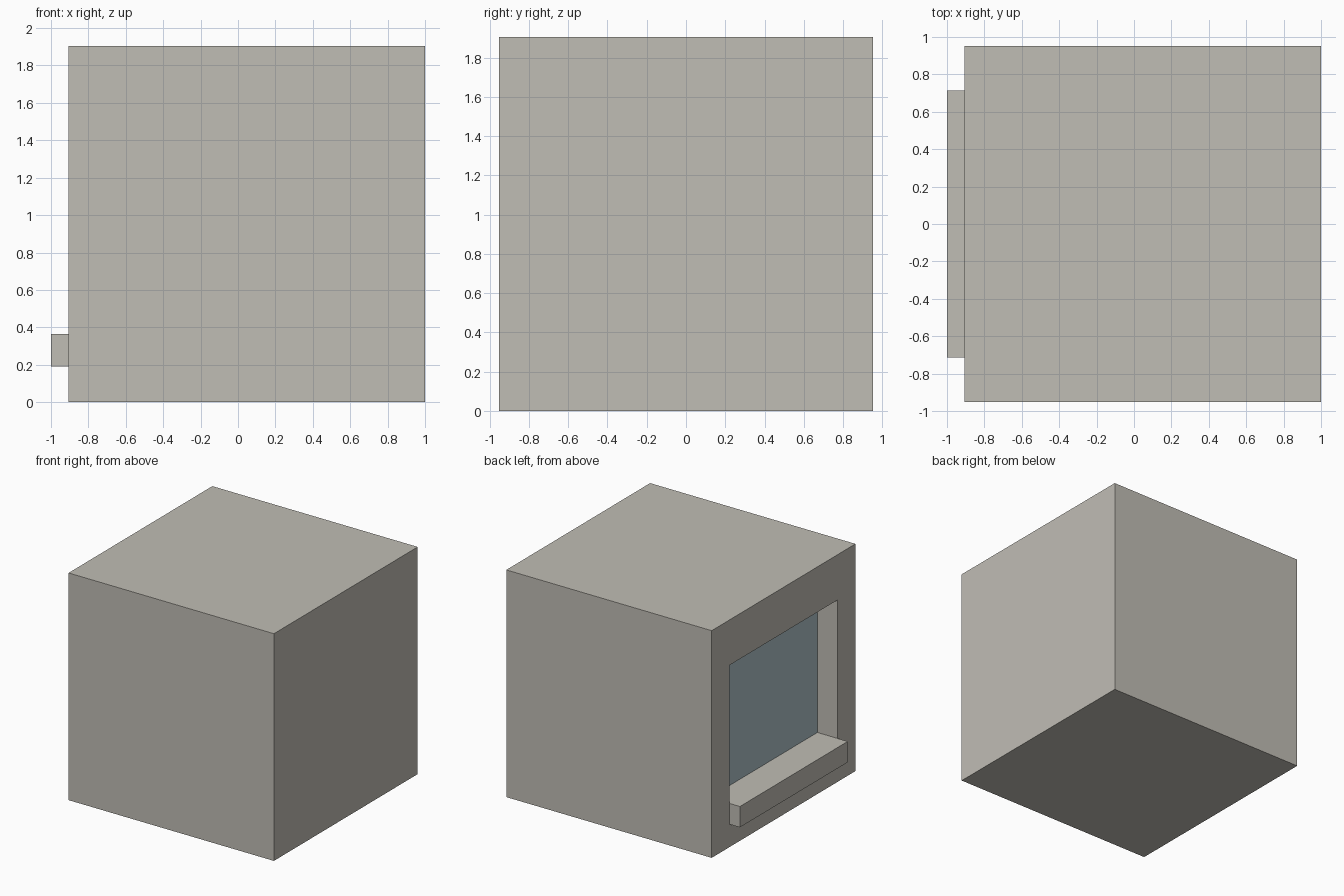
import bpy

cube = bpy.data.objects.get("Cube")
if cube:
    bpy.data.objects.remove(cube, do_unlink=True)


def make_material(name, color):
    mat = bpy.data.materials.new(name)
    mat.use_nodes = True
    mat.diffuse_color = (*color, 1)
    mat.node_tree.nodes["Principled BSDF"].inputs["Base Color"].default_value = (*color, 1)
    return mat


def box(name, low, high, mat):
    center = [(a + b) / 2 for a, b in zip(low, high)]
    bpy.ops.mesh.primitive_cube_add(size=1, location=center)
    obj = bpy.context.object
    obj.name = name
    obj.scale = [b - a for a, b in zip(low, high)]
    bpy.ops.object.transform_apply(location=False, rotation=False, scale=True)
    obj.data.materials.append(mat)
    return obj


stone = make_material("warm grey stone", (0.53, 0.51, 0.46))
glass = make_material("blue grey glass", (0.42, 0.54, 0.58))

SIDE = 1.905
HALF = SIDE / 2
WALL_X = 1 - SIDE
GLASS_X = WALL_X + 0.19
OPENING = 0.714
SILL_Z, SILL_TOP, HEAD_Z = 0.19, 0.365, 1.525

# Wall block with a window recess cut into its right side
wall = box("wall_block", (WALL_X, -HALF, 0), (1, HALF, SIDE), stone)
cutter = box("window_cutter", (WALL_X - 0.2, -OPENING, SILL_Z),
             (GLASS_X, OPENING, HEAD_Z), stone)
cutter.hide_render = True
cutter.hide_set(True)
cut = wall.modifiers.new("window_recess", "BOOLEAN")
cut.operation = "DIFFERENCE"
cut.solver = "EXACT"
cut.object = cutter

# Apply the cut so that the helper can go
bpy.ops.object.select_all(action="DESELECT")
bpy.context.view_layer.objects.active = wall
wall.select_set(True)
bpy.ops.object.modifier_apply(modifier=cut.name)
bpy.data.objects.remove(cutter, do_unlink=True)

# Glass pane at the back of the recess
box("window_pane", (GLASS_X - 0.004, -OPENING, SILL_TOP),
    (GLASS_X, OPENING, HEAD_Z), glass)

# Sill that fills the foot of the recess and projects from the wall
box("window_sill", (-1, -OPENING, SILL_Z), (GLASS_X, OPENING, SILL_TOP), stone)
